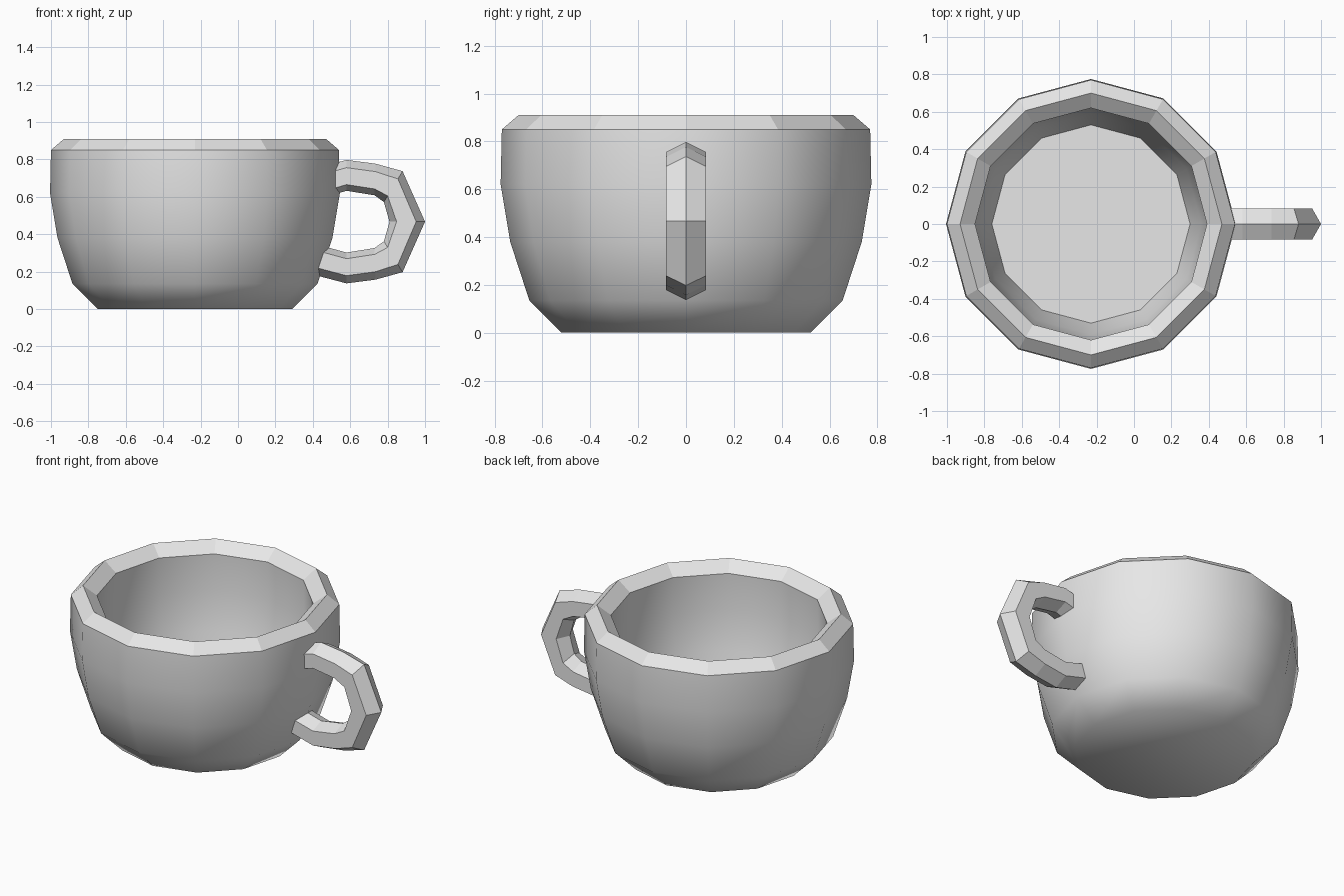
import bpy, bmesh
from math import cos, sin, pi

cube = bpy.data.objects.get("Cube")
if cube:
    bpy.data.objects.remove(cube, do_unlink=True)

grey = bpy.data.materials.new("light_grey")
grey.use_nodes = True
grey.diffuse_color = (0.8, 0.8, 0.8, 1)
grey.node_tree.nodes["Principled BSDF"].inputs["Base Color"].default_value = (0.8, 0.8, 0.8, 1)


def finish(name, bm, location=(0, 0, 0)):
    bmesh.ops.recalc_face_normals(bm, faces=bm.faces[:])
    mesh = bpy.data.meshes.new(name)
    bm.to_mesh(mesh)
    bm.free()
    mesh.materials.append(grey)
    obj = bpy.data.objects.new(name, mesh)
    obj.location = location
    bpy.context.collection.objects.link(obj)
    return obj


def bridge(bm, a, b, smooth):
    n = len(a)
    for i in range(n):
        j = (i + 1) % n
        bm.faces.new((a[i], a[j], b[j], b[i])).smooth = smooth


# Cup body: twelve-sided lathe from the base, over the rim, down to the inner floor
SIDES = 12
RIM = 5  # index of the rim ridge in the profile
profile = [(0.52, 0), (0.655, 0.135), (0.735, 0.38), (0.775, 0.62), (0.77, 0.85),
           (0.70, 0.91),
           (0.62, 0.85), (0.625, 0.62), (0.59, 0.38), (0.53, 0.15)]
bm = bmesh.new()
rings = [[bm.verts.new((r * cos(2 * pi * i / SIDES), r * sin(2 * pi * i / SIDES), z))
          for i in range(SIDES)] for r, z in profile]
for k in range(len(rings) - 1):
    bridge(bm, rings[k], rings[k + 1], smooth=k not in (RIM - 1, RIM))
bm.faces.new(rings[0]).smooth = True
bm.faces.new(rings[-1])
finish("cup_body", bm, (-0.23, 0, 0))

# Handle: hexagonal section swept between an outer and an inner ridge, mirrored in height
MID, HALF_WIDTH = 0.467, 0.083
outer = [(0.49, 0.772), (0.58, 0.797), (0.735, 0.777), (0.88, 0.737), (1.0, MID)]
inner = [(0.49, 0.605), (0.58, 0.632), (0.73, 0.608), (0.78, 0.572), (0.81, MID)]


def full_path(half):
    path = half + [(x, 2 * MID - z) for x, z in reversed(half[:-1])]
    path[-1] = (path[-1][0] - 0.1, path[-1][1] + 0.025)  # lower end reaches the tapered wall
    return path


section = [(0, 0), (0.25, 1), (0.8, 1), (1, 0), (0.8, -1), (0.25, -1)]
bm = bmesh.new()
loops = [[bm.verts.new((ox + (ix - ox) * t, s * HALF_WIDTH, oz + (iz - oz) * t))
          for t, s in section]
         for (ox, oz), (ix, iz) in zip(full_path(outer), full_path(inner))]
for a, b in zip(loops, loops[1:]):
    bridge(bm, a, b, smooth=False)
bm.faces.new(loops[0])
bm.faces.new(loops[-1])
finish("handle", bm)
